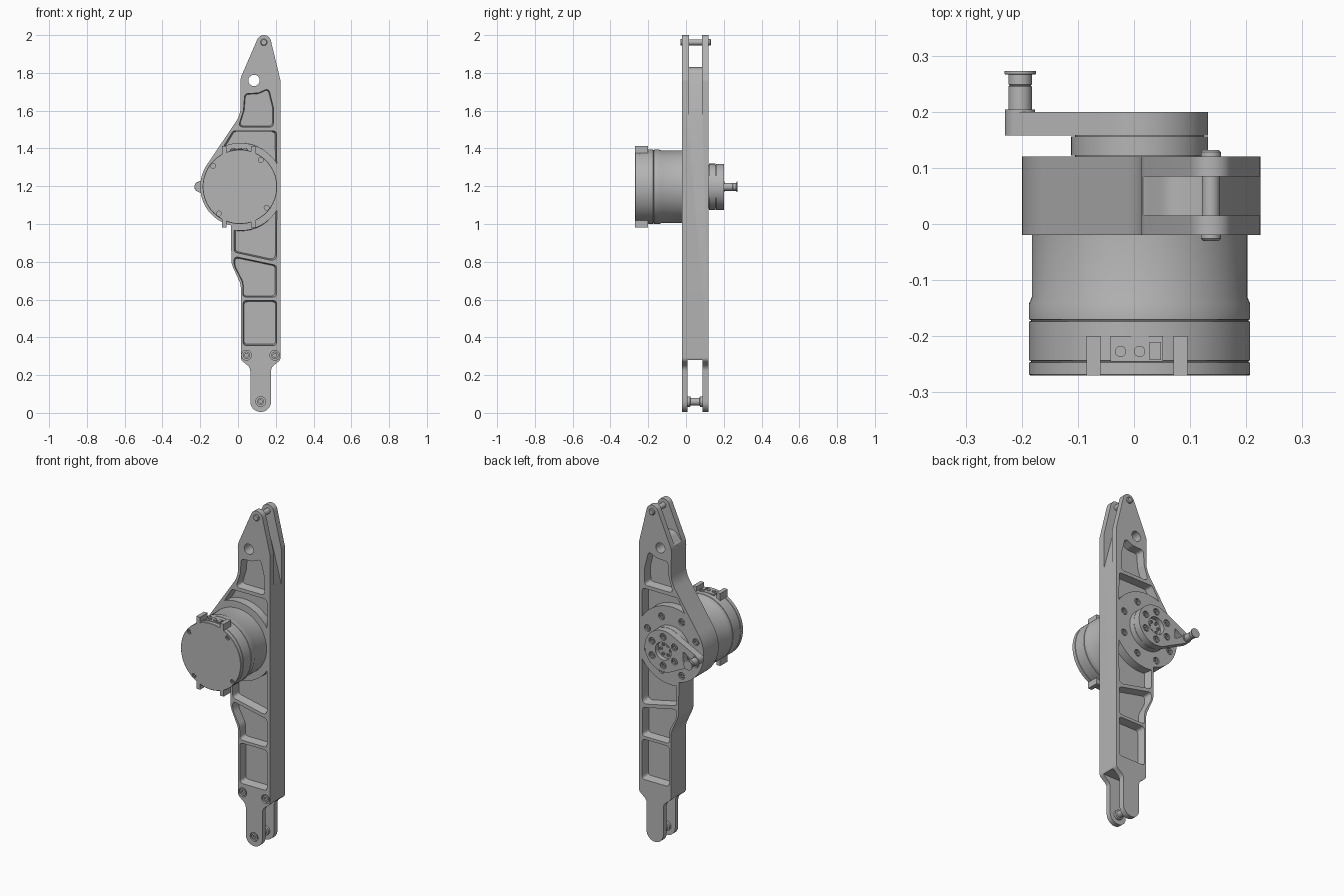
import bpy, bmesh, math
from mathutils import Vector

if "Cube" in bpy.data.objects:
    bpy.data.objects.remove(bpy.data.objects["Cube"], do_unlink=True)

grey = bpy.data.materials.new("machined grey")
grey.use_nodes = True
grey.diffuse_color = (0.46, 0.46, 0.46, 1)
grey.node_tree.nodes["Principled BSDF"].inputs["Base Color"].default_value = grey.diffuse_color

HUB = (0.01, 1.197)      # motor axis in x, z
PIN = (-0.203, 1.197)    # crank pin axis
FRONT, BACK = -0.02, 0.12


def finish(name, bm):
    bmesh.ops.recalc_face_normals(bm, faces=bm.faces)
    mesh = bpy.data.meshes.new(name)
    bm.to_mesh(mesh)
    bm.free()
    mesh.materials.append(grey)
    obj = bpy.data.objects.new(name, mesh)
    bpy.context.collection.objects.link(obj)
    return obj


def smooth(obj):
    bpy.ops.object.select_all(action='DESELECT')
    obj.select_set(True)
    bpy.context.view_layer.objects.active = obj
    bpy.ops.object.shade_smooth_by_angle(angle=math.radians(30))
    return obj


def arc(centre, r, start, end, steps=24):
    angles = [math.radians(start + (end - start) * i / steps) for i in range(steps + 1)]
    return [(centre[0] + r * math.cos(a), centre[1] + r * math.sin(a)) for a in angles]


def rounded(points):
    """Round every corner given as (x, z, radius); keep plain (x, z) points."""
    out = []
    for i, p in enumerate(points):
        c = Vector(p[:2])
        if len(p) == 2:
            out.append(c)
            continue
        before = Vector(points[i - 1][:2]) - c
        after = Vector(points[(i + 1) % len(points)][:2]) - c
        half = before.angle(after) / 2
        reach = min(p[2] / math.tan(half), before.length * 0.45, after.length * 0.45)
        a, b = c + before.normalized() * reach, c + after.normalized() * reach
        for k in range(7):
            t = k / 6
            out.append(a * (1 - t) ** 2 + c * 2 * t * (1 - t) + b * t * t)
    return out


def prism(name, points, y0, y1, taper=1.0):
    """Extrude an x-z outline from y0 to y1, shrinking the far end by taper."""
    pts = rounded(points)
    mid = sum(pts, Vector((0, 0))) / len(pts)
    ends = [pts, [mid + (p - mid) * taper for p in pts]]
    bm = bmesh.new()
    near, far = [[bm.verts.new((p.x, y, p.y)) for p in ring] for ring, y in zip(ends, (y0, y1))]
    bm.faces.new(near)
    bm.faces.new(far)
    for i in range(len(pts)):
        bm.faces.new((near[i - 1], near[i], far[i], far[i - 1]))
    return finish(name, bm)


def lathe(name, profile, centre, steps=64):
    """Spin a closed (radius, y) profile round an axis along y."""
    bm = bmesh.new()
    verts = [bm.verts.new((centre[0] + r, y, centre[1])) for r, y in profile]
    edges = [bm.edges.new(pair) for pair in zip(verts, verts[1:])]
    bmesh.ops.spin(bm, geom=verts + edges, cent=(centre[0], 0, centre[1]), axis=(0, 1, 0),
                   angle=math.tau, steps=steps, use_merge=True)
    bmesh.ops.remove_doubles(bm, verts=bm.verts, dist=0.0001)
    return finish(name, bm)


def rod(name, centre, r, y0, y1, steps=32):
    return lathe(name, [(0, y0), (r, y0), (r, y1), (0, y1)], centre, steps)


def bolt(name, centre, r, face, root):
    """Socket head bolt: visible face at y = face, body ending at y = root."""
    sink = face + (root - face) * 0.6
    return smooth(lathe(name, [(0, sink), (r * 0.5, sink), (r * 0.5, face), (r, face),
                               (r, root), (0, root)], centre, 24))


def box(name, x0, x1, y0, y1, z0, z1):
    return smooth(prism(name, [(x0, z0), (x1, z0), (x1, z1), (x0, z1)], y0, y1))


def cut(obj, cutters):
    for c in cutters:
        mod = obj.modifiers.new("cut", 'BOOLEAN')
        mod.operation, mod.solver, mod.object = 'DIFFERENCE', 'EXACT', c
    graph = bpy.context.evaluated_depsgraph_get()
    mesh = bpy.data.meshes.new_from_object(obj.evaluated_get(graph))
    obj.modifiers.clear()
    obj.data = mesh
    for c in cutters:
        bpy.data.objects.remove(c, do_unlink=True)
    return smooth(obj)


# Arm: one long plate with a hub bulge, pointed top and narrow foot
foot = (0.12, 0.06)
tip = (0.137, 1.962)
outline = (arc(tip, 0.038, 14, 156)
           + [(0.012, 1.77, 0.1), (0.015, 1.58, 0.15)]
           + arc(HUB, 0.21, 146, 257)
           + [(-0.035, 0.79, 0.1), (0.015, 0.68, 0.1), (0.015, 0.28, 0.03), (0.065, 0.24, 0.04)]
           + arc(foot, 0.055, 180, 360)
           + [(0.175, 0.24, 0.04), (0.225, 0.28, 0.03), (0.225, 1.76, 0.05)])
arm = prism("arm", outline, FRONT, BACK)

# Lightening pockets on both faces
pockets = [
    [(0.0, 1.512, 0.02), (0.188, 1.512, 0.02), (0.19, 1.61, 0.04), (0.163, 1.72, 0.02),
     (0.11, 1.695, 0.04), (0.035, 1.69, 0.02), (0.028, 1.6, 0.05)],
    [(-0.028, 1.493, 0.02), (0.205, 1.493, 0.02)] + arc(HUB, 0.232, 32, 112),
    arc(HUB, 0.232, 262, 328) + [(0.205, 0.8, 0.03), (-0.022, 0.85, 0.02)],
    [(-0.022, 0.83, 0.02), (0.205, 0.782, 0.02), (0.205, 0.612, 0.02),
     (0.025, 0.612, 0.02), (0.025, 0.69, 0.08), (-0.022, 0.78, 0.08)],
    [(0.026, 0.597, 0.02), (0.205, 0.597, 0.02), (0.205, 0.355, 0.02), (0.026, 0.355, 0.02)],
]
cutters = []
for shape in pockets:
    cutters.append(prism("pocket", shape, FRONT - 0.01, FRONT + 0.05, 0.93))
    cutters.append(prism("pocket", shape, BACK + 0.01, BACK - 0.05, 0.93))

# Fork slots at the top and bottom, and the cross hole
cutters.append(prism("top_slot", [(-0.1, 1.7), (0.02, 1.78, 0.05), (0.06, 1.83, 0.05),
                                  (0.15, 1.83, 0.06), (0.225, 1.55), (0.3, 1.5),
                                  (0.3, 2.1), (-0.1, 2.1)], 0.015, 0.085))
cutters.append(prism("bottom_slot", [(-0.1, -0.1), (0.3, -0.1), (0.3, 0.28), (-0.1, 0.28)],
                     0.008, 0.088))
cutters.append(rod("cross_hole", (0.085, 1.76), 0.03, -0.1, 0.2))

# Counterbores for the foot bolts, foot pin and hub bolts
foot_bolts = [(0.045, 0.305), (0.195, 0.305)]
hub_bolts = arc(HUB, 0.172, 22.5, 337.5, 7)
for spot in foot_bolts + [foot]:
    cutters.append(rod("counterbore", spot, 0.026, FRONT - 0.02, FRONT + 0.012))
for spot in hub_bolts:
    cutters.append(rod("counterbore", spot, 0.02, BACK - 0.012, BACK + 0.02))
cut(arm, cutters)
for spot in foot_bolts:
    bolt("foot_bolt", spot, 0.019, FRONT + 0.002, FRONT + 0.02)
for spot in hub_bolts:
    bolt("hub_bolt", spot, 0.015, BACK - 0.003, BACK - 0.02)

# Fork pins
bolt("foot_pin_head", foot, 0.018, FRONT + 0.002, FRONT + 0.02)
smooth(lathe("foot_pin", [(0, 0), (0.028, 0), (0.028, 0.022), (0.02, 0.024), (0.02, 0.072),
                          (0.028, 0.074), (0.028, 0.1), (0, 0.1)], foot))
smooth(lathe("tip_pin", [(0, -0.03), (0.014, -0.03), (0.018, -0.026), (0.018, -0.02),
                         (0.016, -0.02), (0.016, 0.12), (0.018, 0.12), (0.018, 0.128),
                         (0.014, 0.132), (0, 0.132)], tip))

# Motor housing with two seams and a stepped rim
profile = [(0, -0.27), (0.195, -0.27), (0.197, -0.268)]
for seam in (-0.245, -0.172):
    profile += [(0.197, seam - 0.002), (0.194, seam - 0.001),
                (0.194, seam + 0.001), (0.197, seam + 0.002)]
profile += [(0.197, -0.142), (0.192, -0.13), (0.192, 0), (0, 0)]
motor = lathe("motor_housing", profile, HUB, 96)
cap_bolts = arc(HUB, 0.18, 52, 322, 3)
cut(motor, [rod("screw_recess", s, 0.013, -0.28, -0.262) for s in cap_bolts])
for spot in cap_bolts:
    bolt("cap_screw", spot, 0.01, -0.268, -0.255)

# Motor lugs, two above and two below
for side in (-1, 1):
    x = HUB[0] - 0.0075 + 0.0025 + side * 0.0775
    for up in (-1, 1):
        z0, z1 = sorted((HUB[1] + up * 0.16, HUB[1] + up * 0.215))
        box("motor_lug", x - 0.0125, x + 0.0125, -0.27, -0.2, z0, z1)

# Connector block with two round plugs and a small socket
box("connector_base", -0.042, 0.052, -0.245, -0.2, 1.34, 1.396)
box("connector_socket", 0.028, 0.048, -0.242, -0.21, 1.38, 1.402)
for x in (-0.024, 0.01):
    plug = smooth(rod("connector_plug", (0, 0), 0.01, 0, 0.01, 24))
    plug.rotation_euler.x = math.pi / 2
    plug.location = (x, -0.227, 1.393)

# Output disc and crank with a window beside the pin
smooth(rod("output_disc", HUB, 0.115, 0.1, 0.158, 64))
smooth(rod("output_rim", HUB, 0.122, 0.122, 0.156, 64))
crank = prism("crank", arc(HUB, 0.122, -116.5, 116.5, 48) + arc(PIN, 0.027, 116.5, 243.5),
              0.158, 0.2)
crank_bolts = arc(HUB, 0.085, 30, 330, 5)
window = prism("crank_window", [(-0.172, HUB[1], 0.006), (-0.12, HUB[1] + 0.034, 0.008),
                                (-0.12, HUB[1] - 0.034, 0.008)], 0.1, 0.3)
bores = [rod("bolt_bore", s, 0.02, 0.188, 0.21) for s in crank_bolts]
cut(crank, [window, rod("centre_bore", HUB, 0.052, 0.172, 0.21, 48)] + bores)
for spot in crank_bolts:
    bolt("crank_bolt", spot, 0.015, 0.198, 0.18)
for spot in arc(HUB, 0.032, 0, 300, 5):
    bolt("centre_bolt", spot, 0.009, 0.18, 0.165)

# Crank pin with collars
smooth(lathe("crank_pin", [(0, 0.19), (0.027, 0.19), (0.027, 0.204), (0.021, 0.204),
                           (0.021, 0.245), (0.019, 0.247), (0.021, 0.249), (0.021, 0.266),
                           (0.028, 0.267), (0.028, 0.273), (0, 0.273)], PIN))
